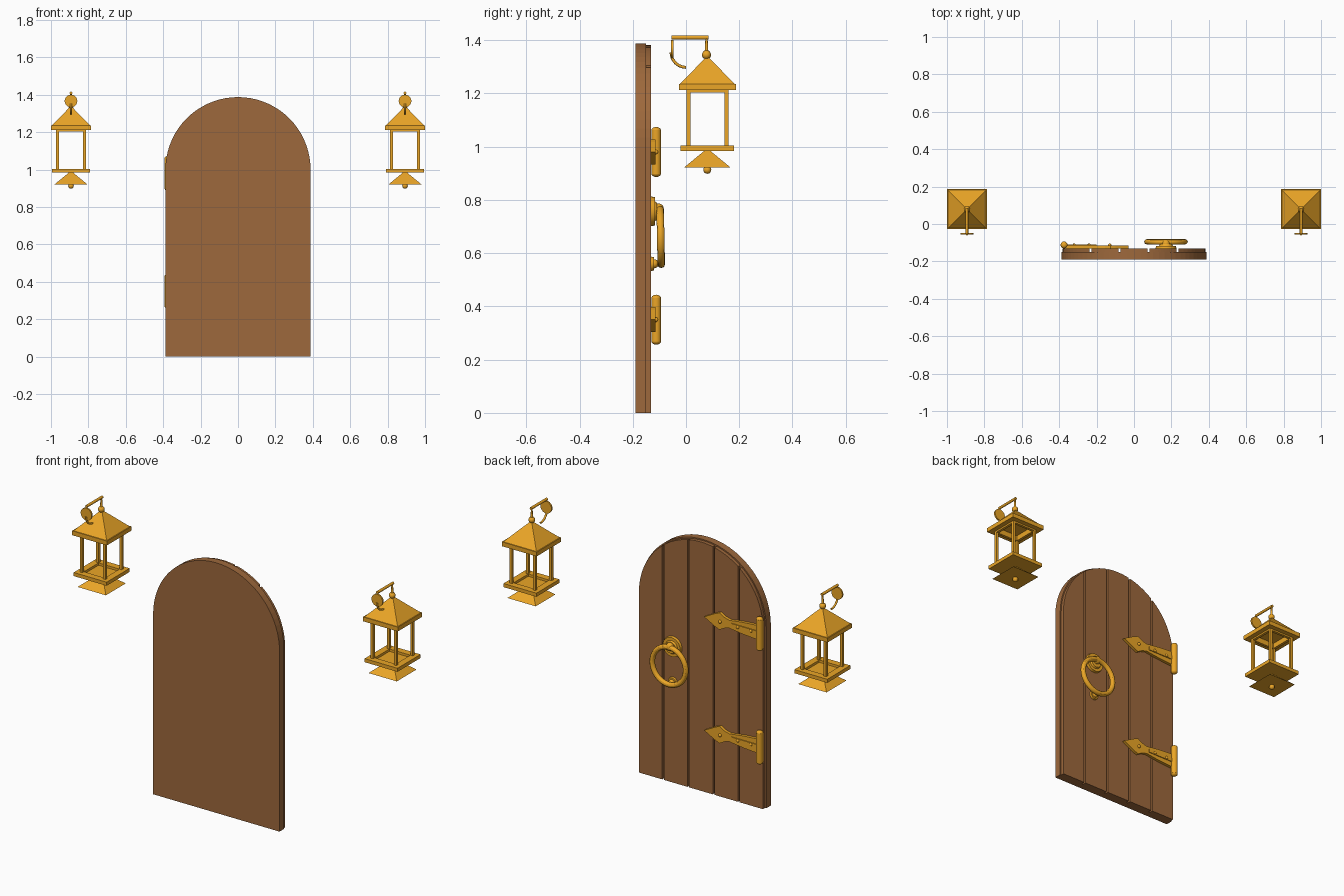
import bpy, bmesh, math
from mathutils import Matrix, Vector

if "Cube" in bpy.data.objects:
    bpy.data.objects.remove(bpy.data.objects["Cube"])

def material(name, col):
    m = bpy.data.materials.new(name)
    m.diffuse_color = col
    m.use_nodes = True
    m.node_tree.nodes["Principled BSDF"].inputs["Base Color"].default_value = m.diffuse_color
    return m

WOOD = material("wood", (0.34, 0.14, 0.045, 1))
GOLD = material("brass", (0.83, 0.38, 0.02, 1))

def finish(name, bm, mat, smooth=False):
    bmesh.ops.recalc_face_normals(bm, faces=bm.faces)
    me = bpy.data.meshes.new(name)
    bm.to_mesh(me)
    bm.free()
    ob = bpy.data.objects.new(name, me)
    bpy.context.collection.objects.link(ob)
    me.materials.append(mat)
    if smooth:
        bpy.ops.object.select_all(action='DESELECT')
        ob.select_set(True)
        bpy.context.view_layer.objects.active = ob
        bpy.ops.object.shade_smooth_by_angle(angle=math.radians(40))
    return ob

def prism(name, pts, y0, y1, mat):
    """Extrude an x-z outline from y0 to y1."""
    bm = bmesh.new()
    f = bm.faces.new([bm.verts.new((x, y0, z)) for x, z in pts])
    r = bmesh.ops.extrude_face_region(bm, geom=[f])
    vs = [v for v in r["geom"] if isinstance(v, bmesh.types.BMVert)]
    bmesh.ops.translate(bm, verts=vs, vec=(0, y1 - y0, 0))
    return finish(name, bm, mat)

def boxes(name, spans, mat=GOLD):
    """Boxes given as (x0, x1, y0, y1, z0, z1)."""
    bm = bmesh.new()
    for x0, x1, y0, y1, z0, z1 in spans:
        m = Matrix.Translation(((x0+x1)/2, (y0+y1)/2, (z0+z1)/2)) @ Matrix.Diagonal((x1-x0, y1-y0, z1-z0, 1))
        bmesh.ops.create_cube(bm, size=1, matrix=m)
    return finish(name, bm, mat)

def frame(name, cx, cy, ho, hi, z0, z1):
    """Square ring of four bars."""
    boxes(name, [(cx-ho, cx+ho, cy-ho, cy-hi, z0, z1), (cx-ho, cx+ho, cy+hi, cy+ho, z0, z1),
                 (cx-ho, cx-hi, cy-hi, cy+hi, z0, z1), (cx+hi, cx+ho, cy-hi, cy+hi, z0, z1)])

def cone(name, a, b, r0, r1, seg=20, smooth=True):
    """Cone or cylinder from point a to point b."""
    a, b = Vector(a), Vector(b)
    d = b - a
    rot = Vector((0, 0, 1)).rotation_difference(d).to_matrix().to_4x4()
    if seg == 4:
        rot = rot @ Matrix.Rotation(math.pi/4, 4, 'Z')
        r0, r1 = r0*math.sqrt(2), r1*math.sqrt(2)
    bm = bmesh.new()
    bmesh.ops.create_cone(bm, cap_ends=True, segments=seg, radius1=r0, radius2=r1, depth=d.length,
                          matrix=Matrix.Translation((a+b)/2) @ rot)
    return finish(name, bm, GOLD, smooth)

def ball(name, p, r, scale=(1, 1, 1)):
    bm = bmesh.new()
    bmesh.ops.create_uvsphere(bm, u_segments=16, v_segments=10, radius=r,
                              matrix=Matrix.Translation(p) @ Matrix.Diagonal((*scale, 1)))
    return finish(name, bm, GOLD, True)

def torus(name, p, R, r, tilt=0):
    bpy.ops.mesh.primitive_torus_add(location=p, rotation=(math.pi/2 + tilt, 0, 0), major_radius=R,
                                     minor_radius=r, major_segments=40, minor_segments=12)
    ob = bpy.context.object
    ob.name = name
    ob.data.materials.append(GOLD)
    bpy.ops.object.shade_smooth_by_angle()

# Door: arched slab with five planks on the back
SPRING, RAD = 1.0, 0.388
def arch(x0, x1, r, n):
    top = []
    for i in range(n + 1):
        t0, t1 = math.acos(max(-1, min(1, x0/r))), math.acos(max(-1, min(1, x1/r)))
        t = t0 + (t1 - t0)*i/n
        top.append((r*math.cos(t), SPRING + r*math.sin(t)))
    return [(x1, 0), (x0, 0)] + top

prism("door_slab", arch(-RAD, RAD, RAD, 36), -0.19, -0.15, WOOD)
R2 = RAD - 0.007
for i in range(5):
    x0 = -RAD + i*0.1552 + (0.007 if i == 0 else 0.005)
    x1 = -RAD + (i+1)*0.1552 - (0.007 if i == 4 else 0.005)
    prism(f"door_plank_{i+1}", arch(x0, x1, R2, 10), -0.15, -0.131, WOOD)

# Strap hinges
half = [(-0.365, 0.04), (-0.27, 0.033), (-0.185, 0.022), (-0.155, 0.03), (-0.125, 0.047), (-0.10, 0.037)]
for n, hz in enumerate((0.98, 0.35)):
    outline = [(x, hz+z) for x, z in half] + [(-0.03, hz)] + [(x, hz-z) for x, z in reversed(half)]
    prism(f"hinge_strap_{n+1}", outline, -0.132, -0.115, GOLD)
    boxes(f"hinge_rib_{n+1}", [(-0.36, -0.2, -0.12, -0.11, hz-0.01, hz+0.01)])
    cone(f"hinge_pin_{n+1}", (-0.374, -0.112, hz-0.082), (-0.374, -0.112, hz+0.082), 0.0185, 0.0185)
    for s in (-1, 1):
        ball(f"hinge_cap_{n+1}", (-0.374, -0.112, hz+s*0.08), 0.0185, (1, 1, 0.75))
    for x in (-0.32, -0.24, -0.13):
        ball(f"hinge_rivet_{n+1}", (x, -0.113, hz), 0.009)

# Ring handle with stepped back plate and striker
HX = 0.171
cone("handle_plate", (HX, -0.132, 0.757), (HX, -0.117, 0.757), 0.056, 0.053, 28)
cone("handle_plate_step", (HX, -0.117, 0.757), (HX, -0.108, 0.757), 0.037, 0.032, 28)
ball("handle_knob", (HX, -0.105, 0.765), 0.022)
torus("handle_ring", (HX, -0.095, 0.661), 0.1025, 0.014, 0.02)
cone("striker_plate", (HX, -0.132, 0.56), (HX, -0.12, 0.56), 0.027, 0.025)
ball("striker_knob", (HX, -0.12, 0.56), 0.017)

# Two hanging lanterns
CY = 0.08
for side, cx in (("left", -0.893), ("right", 0.893)):
    n = lambda part: f"{side}_lantern_{part}"
    cone(n("roof"), (cx, CY, 1.235), (cx, CY, 1.338), 0.103, 0.003, 4, False)
    frame(n("eave"), cx, CY, 0.107, 0.066, 1.212, 1.236)
    frame(n("top_rail"), cx, CY, 0.079, 0.064, 1.203, 1.214)
    h, w = 0.079, 0.015
    boxes(n("posts"), [(cx+sx*(h-w/2)-w/2, cx+sx*(h-w/2)+w/2, CY+sy*(h-w/2)-w/2, CY+sy*(h-w/2)+w/2, 0.995, 1.213)
                       for sx in (-1, 1) for sy in (-1, 1)])
    frame(n("base"), cx, CY, 0.101, 0.064, 0.984, 1.004)
    boxes(n("floor"), [(cx-0.066, cx+0.066, CY-0.066, CY+0.066, 0.984, 0.991)])
    cone(n("skirt"), (cx, CY, 0.922), (cx, CY, 0.987), 0.087, 0.008, 4, False)
    ball(n("drop"), (cx, CY, 0.913), 0.015)
    # hanging ball, rod and wall bracket
    ball(n("finial"), (cx, CY-0.003, 1.345), 0.017)
    cone(n("rod"), (cx, CY-0.003, 1.355), (cx, CY-0.003, 1.41), 0.007, 0.004, 12)
    cone(n("arm"), (cx, -0.054, 1.41), (cx, 0.085, 1.41), 0.0075, 0.0075, 12)
    cone(n("wall_disc"), (cx, -0.056, 1.367), (cx, -0.047, 1.367), 0.034, 0.034, 24)
    cu = bpy.data.curves.new(n("scroll"), 'CURVE')
    cu.dimensions = '3D'
    cu.bevel_depth = 0.0055
    cu.use_fill_caps = True
    sp = cu.splines.new('POLY')
    sp.points.add(10)
    for i in range(11):
        a = math.radians(180 + 9*i)
        sp.points[i].co = (cx, 0.0 + 0.056*math.cos(a), 1.354 + 0.056*math.sin(a), 1)
    cu.materials.append(GOLD)
    bpy.context.collection.objects.link(bpy.data.objects.new(n("scroll"), cu))
